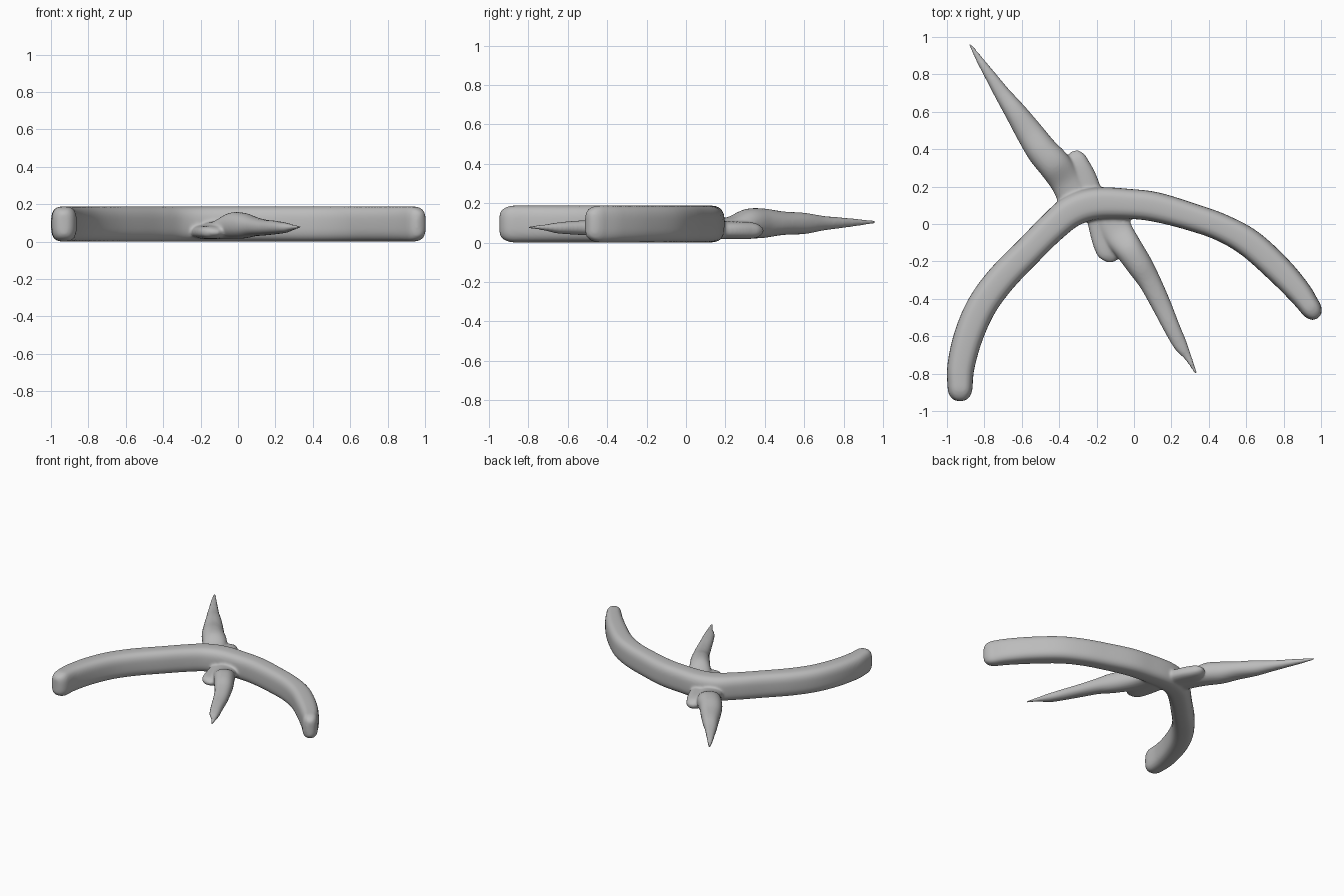
import bpy, bmesh, math
from mathutils import Vector

SIDES = 32


def spline(rows, steps=8):
    """Catmull-Rom interpolation of (x, y, z, half width, half height) rows."""
    rows = [Vector(r) for r in rows]
    out = []
    for i in range(len(rows) - 1):
        a, b = rows[max(i - 1, 0)], rows[i]
        c, d = rows[i + 1], rows[min(i + 2, len(rows) - 1)]
        for k in range(steps):
            t = k / steps
            out.append(0.5 * (2 * b + (c - a) * t + (2 * a - 5 * b + 4 * c - d) * t * t
                              + (3 * b - a - 3 * c + d) * t ** 3))
    return out + [rows[-1]]


def cap(end, inner, length):
    """Blunt rounded sections beyond an end of the bar."""
    direction = Vector((end[0] - inner[0], end[1] - inner[1])).normalized()
    out = []
    for k in range(1, 8):
        a = math.radians(84) * k / 7
        s = Vector(end)
        s[0] += direction.x * length * math.sin(a)
        s[1] += direction.y * length * math.sin(a)
        s[3] *= math.cos(a) ** 0.8
        s[4] -= 0.05 * (1 - math.cos(a))
        out.append(s)
    return out


def loft(bm, sections, power):
    """Skin rounded cross-sections along a flat path."""
    rings = []
    for i, s in enumerate(sections):
        p, q = sections[max(i - 1, 0)], sections[min(i + 1, len(sections) - 1)]
        t = Vector((q[0] - p[0], q[1] - p[1])).normalized()
        ring = []
        for k in range(SIDES):
            a = math.tau * k / SIDES
            c, n = math.cos(a), math.sin(a)
            u = math.copysign(abs(c) ** (2 / power), c) * s[3]
            v = math.copysign(abs(n) ** (2 / power), n) * s[4]
            ring.append(bm.verts.new((s[0] - t.y * u, s[1] + t.x * u, s[2] + v)))
        rings.append(ring)
    for r0, r1 in zip(rings, rings[1:]):
        for k in range(SIDES):
            j = (k + 1) % SIDES
            bm.faces.new((r0[k], r0[j], r1[j], r1[k]))
    bm.faces.new(rings[0])
    bm.faces.new(rings[-1])


bm = bmesh.new()

# Bent main bar with blunt ends
Z, H = 0.094, 0.094
path = [(-0.93, -0.87, 0.067), (-0.925, -0.76, 0.073), (-0.885, -0.60, 0.078),
        (-0.815, -0.44, 0.08), (-0.71, -0.295, 0.08), (-0.56, -0.14, 0.078),
        (-0.44, -0.02, 0.08), (-0.33, 0.07, 0.085), (-0.20, 0.11, 0.085),
        (-0.02, 0.107, 0.08), (0.12, 0.09, 0.079), (0.30, 0.04, 0.074),
        (0.47, -0.02, 0.073), (0.62, -0.105, 0.076), (0.77, -0.24, 0.074),
        (0.88, -0.36, 0.066), (0.935, -0.435, 0.057)]
bar = spline([(x, y, Z, w, H) for x, y, w in path])
bar = cap(bar[0], bar[1], 0.077)[::-1] + bar + cap(bar[-1], bar[-2], 0.083)
loft(bm, bar, 3.0)

# Back thorn
loft(bm, spline([
    (-0.31, 0.12, 0.07, 0.09, 0.05), (-0.36, 0.22, 0.075, 0.085, 0.055),
    (-0.42, 0.31, 0.095, 0.088, 0.075), (-0.49, 0.39, 0.098, 0.083, 0.075),
    (-0.56, 0.49, 0.098, 0.073, 0.06), (-0.635, 0.60, 0.097, 0.058, 0.054),
    (-0.70, 0.69, 0.098, 0.044, 0.038), (-0.76, 0.78, 0.1, 0.032, 0.028),
    (-0.82, 0.87, 0.102, 0.021, 0.018), (-0.88, 0.965, 0.104, 0.007, 0.007)]), 2.2)

# Front thorn
loft(bm, spline([
    (-0.13, 0.06, 0.06, 0.09, 0.045), (-0.09, -0.04, 0.065, 0.085, 0.05),
    (-0.03, -0.13, 0.085, 0.076, 0.07), (0.03, -0.22, 0.085, 0.07, 0.068),
    (0.085, -0.31, 0.08, 0.06, 0.052), (0.145, -0.43, 0.075, 0.053, 0.042),
    (0.20, -0.55, 0.075, 0.045, 0.036), (0.25, -0.65, 0.074, 0.037, 0.028),
    (0.29, -0.715, 0.076, 0.02, 0.016), (0.332, -0.80, 0.078, 0.007, 0.007)]), 2.2)

# Low bud beside the foot of each thorn
loft(bm, spline([(-0.25, 0.10, 0.062, 0.10, 0.045), (-0.27, 0.22, 0.062, 0.08, 0.045),
                 (-0.30, 0.31, 0.061, 0.066, 0.044), (-0.31, 0.36, 0.06, 0.05, 0.035),
                 (-0.315, 0.392, 0.06, 0.02, 0.012)]), 2.5)
loft(bm, spline([(-0.15, 0.06, 0.052, 0.11, 0.04), (-0.145, -0.05, 0.05, 0.09, 0.037),
                 (-0.135, -0.13, 0.05, 0.075, 0.035), (-0.125, -0.175, 0.05, 0.055, 0.028),
                 (-0.12, -0.205, 0.05, 0.02, 0.01)]), 2.5)

bmesh.ops.recalc_face_normals(bm, faces=bm.faces)
mesh = bpy.data.meshes.new("thorny_branch")
bm.to_mesh(mesh)
bm.free()
branch = bpy.data.objects.new("thorny_branch", mesh)
bpy.context.collection.objects.link(branch)

# Fuse the parts into one skin with soft joints
remesh = branch.modifiers.new("fuse", 'REMESH')
remesh.mode = 'VOXEL'
remesh.voxel_size = 0.008
remesh.use_smooth_shade = True
soften = branch.modifiers.new("soften", 'SMOOTH')
soften.factor = 0.5
soften.iterations = 10

grey = bpy.data.materials.new("plain grey")
grey.diffuse_color = (0.5, 0.5, 0.5, 1)
mesh.materials.append(grey)
for poly in mesh.polygons:
    poly.use_smooth = True
